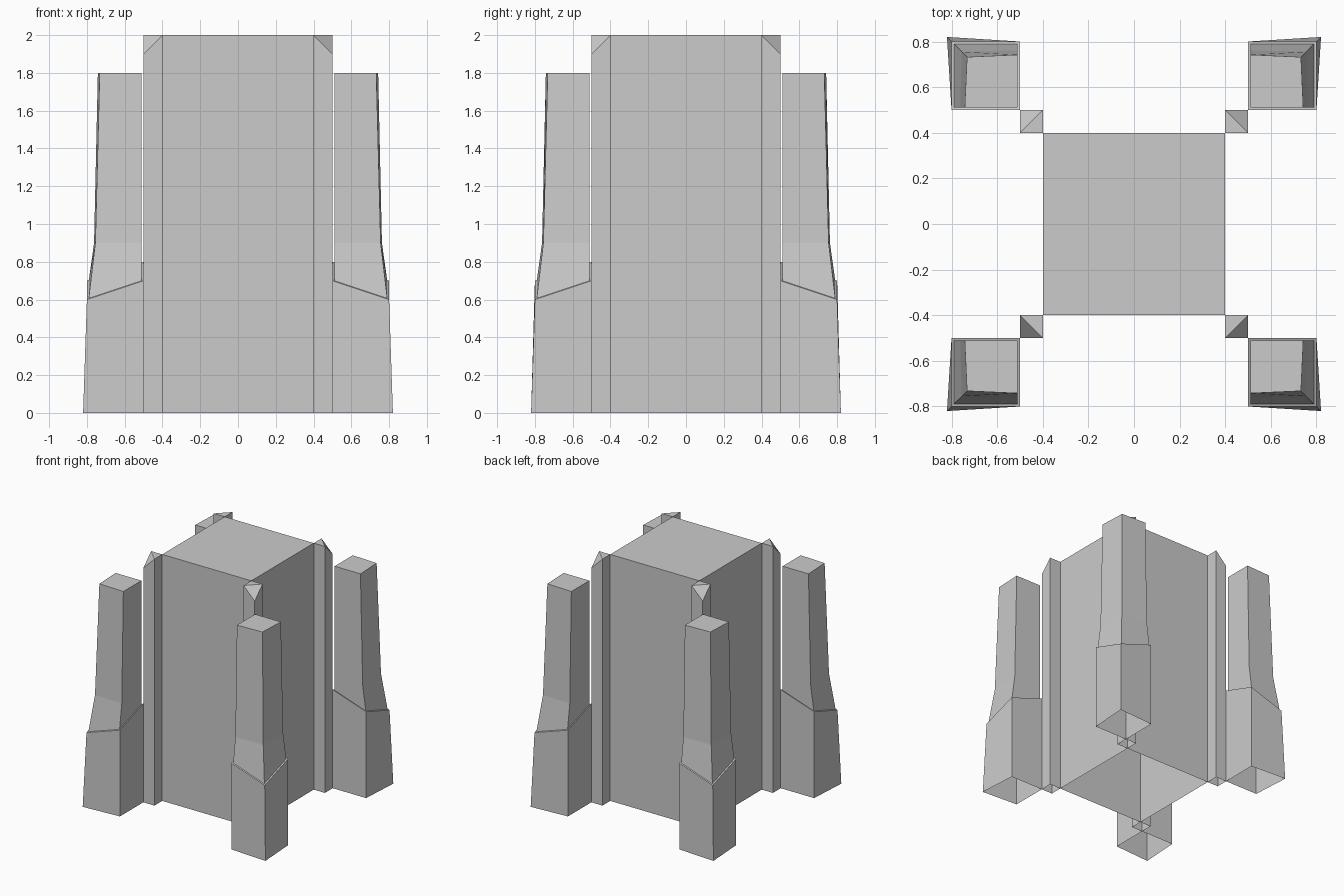
import bpy
import bmesh

if "Cube" in bpy.data.objects:
    bpy.data.objects.remove(bpy.data.objects["Cube"])


def loft(name, rings, mirrored=True):
    """Skin stacked four-point rings, capping the top and leaving the base open."""
    bm = bmesh.new()
    loops = [[bm.verts.new(p) for p in ring] for ring in rings]
    for low, high in zip(loops, loops[1:]):
        for i in range(4):
            j = (i + 1) % 4
            bm.faces.new((low[i], low[j], high[j], high[i]))
    bm.faces.new(loops[-1])
    return finish(name, bm, mirrored)


def finish(name, bm, mirrored):
    mesh = bpy.data.meshes.new(name)
    bm.to_mesh(mesh)
    bm.free()
    obj = bpy.data.objects.new(name, mesh)
    bpy.context.collection.objects.link(obj)
    if mirrored:
        mod = obj.modifiers.new("four_corners", 'MIRROR')
        mod.use_axis = (True, True, False)
        mod.use_mirror_merge = False
    return obj


def ring(inner, side, corner, height):
    """Ring symmetric about the diagonal: inner, side, outer corner, side."""
    pts = ((inner, inner), (side, inner), (corner, corner), (inner, side))
    return [(x, y, height(x, y)) for x, y in pts]


def flat(z):
    return lambda x, y: z


def slope(x, y):
    # sloping shoulder, falling towards the outer corner
    return 0.8 - (x + y - 1.0) / 3


# Central tower block
h = 0.4
loft("tower_block", [[(-h, -h, z), (h, -h, z), (h, h, z), (-h, h, z)] for z in (0, 2)],
     mirrored=False)

# Slim corner pillars with a clipped outer corner
bm = bmesh.new()
a, b = 0.4, 0.5
plan = ((a, a), (b, a), (b, b), (a, b))
low = [bm.verts.new((x, y, 0)) for x, y in plan]
top = [bm.verts.new((x, y, z)) for (x, y), z in zip(plan, (2, 2, 1.9, 2))]
for i in range(4):
    j = (i + 1) % 4
    bm.faces.new((low[i], low[j], top[j], top[i]))
bm.faces.new((top[0], top[1], top[3]))
bm.faces.new((top[1], top[2], top[3]))
finish("corner_pillars", bm, True)

# Buttresses: flared foot, narrow sloping ledge, kinked tapering shaft
loft("buttresses", [
    ring(0.50, 0.80, 0.82, flat(0)),
    ring(0.50, 0.80, 0.80, slope),
    ring(0.51, 0.79, 0.79, slope),
    ring(0.51, 0.762, 0.755, flat(0.9)),
    ring(0.51, 0.742, 0.732, flat(1.8)),
])
